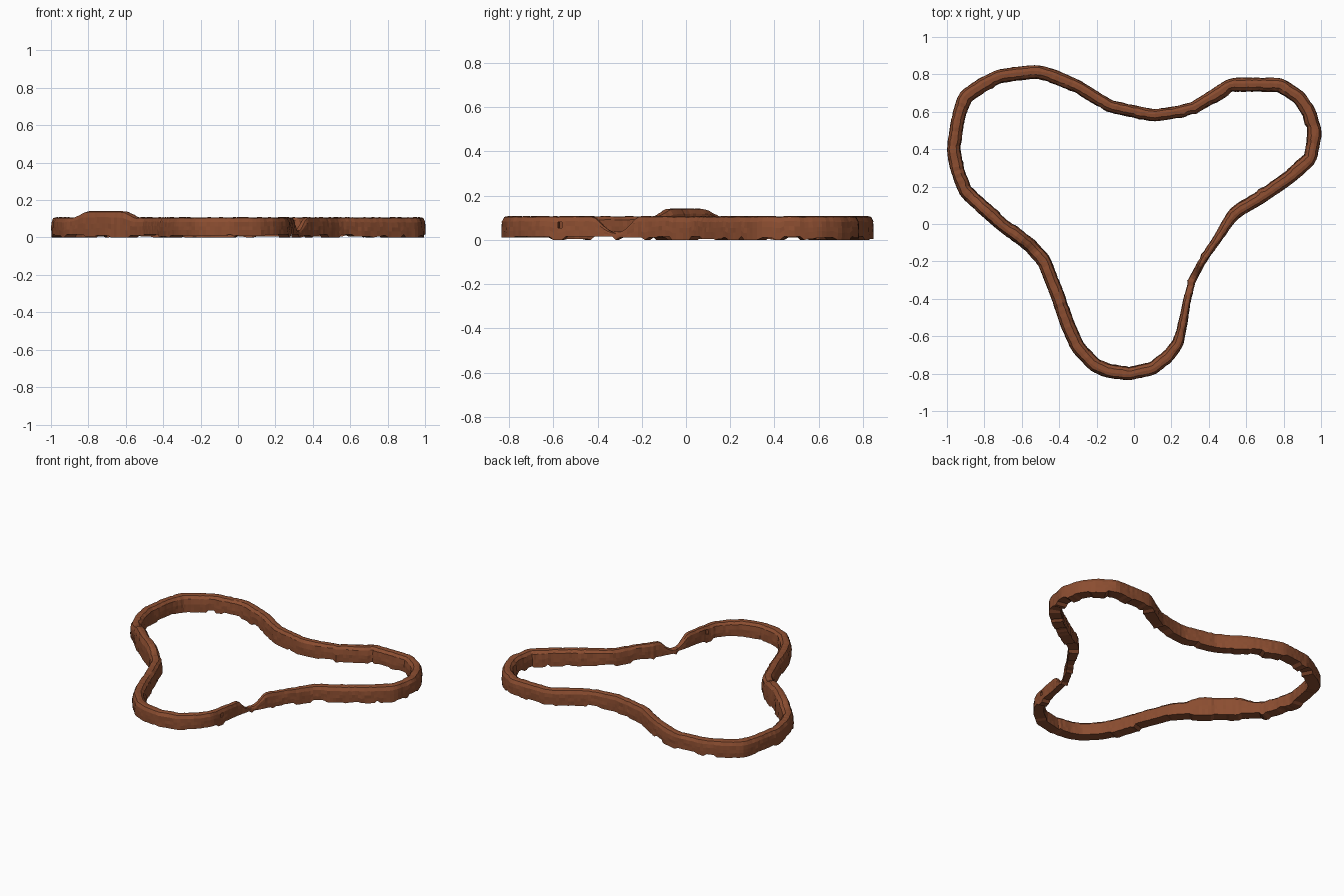
import bpy, bmesh, math, random
from mathutils import Vector

if "Cube" in bpy.data.objects:
    bpy.data.objects.remove(bpy.data.objects["Cube"])

random.seed(4)

# Centre line of the wall, clockwise from the left lobe
PATH = [(-.965, .40), (-.94, .56), (-.905, .68), (-.81, .745), (-.72, .79), (-.61, .805),
        (-.52, .815), (-.43, .79), (-.30, .735), (-.21, .68), (-.13, .63), (-.02, .605),
        (.10, .58), (.22, .595), (.32, .62), (.42, .68), (.52, .745), (.78, .745),
        (.885, .675), (.935, .60), (.968, .49), (.94, .345), (.83, .25), (.70, .16),
        (.56, .075), (.52, .04), (.45, -.07), (.37, -.19), (.31, -.30), (.285, -.40),
        (.265, -.51), (.235, -.64), (.18, -.71), (.10, -.77), (-.03, -.80), (-.14, -.785),
        (-.21, -.755), (-.30, -.66), (-.355, -.54), (-.41, -.375), (-.48, -.20),
        (-.56, -.11), (-.69, -.015), (-.80, .08), (-.90, .175), (-.945, .29)]

# Cross-section: (across, height) from outer foot over the rim to inner foot
PROFILE = [(1, 0), (1.02, .3), (1, .5), (.95, .75), (.65, .96), (.2, 1), (-.4, .98),
           (-.85, .82), (-.97, .5), (-1, .3), (-1, 0)]
STEPS = 300
HOLE_AT = Vector((.258, -.56))


def falloff(d, inner, outer):
    t = min(max((d - inner) / (outer - inner), 0), 1)
    return 1 - t * t * (3 - 2 * t)


def resample(points, count):
    pts = [Vector(p) for p in points]
    segs = list(zip(pts, pts[1:] + pts[:1]))
    total = sum((b - a).length for a, b in segs)
    out, k, start = [], 0, 0
    for i in range(count):
        s = total * i / count
        while s > start + (segs[k][1] - segs[k][0]).length:
            start += (segs[k][1] - segs[k][0]).length
            k += 1
        a, b = segs[k]
        out.append(a.lerp(b, (s - start) / (b - a).length))
    return out


def half_width(p):
    thin = falloff((p - Vector((.32, -.30))).length, .1, .55)
    return .036 - .016 * thin - .004 * falloff((p - Vector((0, .6))).length, .2, .6)


def wall_height(p):
    bump = falloff((p - Vector((-.70, 0))).length, .11, .23)
    dip = falloff((p - Vector((.31, -.31))).length, .02, .12)
    return .108 + .034 * bump - .07 * dip


line = resample(PATH, STEPS)
line = [(line[i - 1] + line[i] * 2 + line[(i + 1) % STEPS]) / 4 for i in range(STEPS)]
hole = min(range(STEPS), key=lambda i: (line[i] - HOLE_AT).length)

# Sweep the section round the loop, with a ragged foot and rough faces
bm = bmesh.new()
rings, foot, chip = [], 0, 0
for i, p in enumerate(line):
    d = (line[(i + 1) % STEPS] - line[i - 1]).normalized()
    out = Vector((-d.y, d.x))
    if random.random() < .3:
        foot = random.choice((0, 0, .004, .01, .016))
        chip = random.uniform(-.004, .003)
    w, h = half_width(p), wall_height(p) + random.uniform(-.002, .001)
    ring = []
    for across, up in PROFILE:
        side = across * w + random.uniform(-.002, .002)
        if across < 0:
            side += chip
        q = p + out * side
        ring.append(bm.verts.new((q.x, q.y, foot + up * (h - foot))))
    rings.append(ring)

n = len(PROFILE)
for i in range(STEPS):
    a, b = rings[i], rings[(i + 1) % STEPS]
    for j in range(n):
        k = (j + 1) % n
        if i == hole and j in (2, 7):
            continue
        bm.faces.new((a[j], b[j], b[k], a[k]))

# Small hole worn through the thin stretch
a, b = rings[hole], rings[(hole + 1) % STEPS]
outer = [a[2], b[2], b[3], a[3]]
inner = [a[8], b[8], b[7], a[7]]
for j in range(4):
    k = (j + 1) % 4
    bm.faces.new((outer[j], outer[k], inner[k], inner[j]))
bmesh.ops.recalc_face_normals(bm, faces=bm.faces)

mesh = bpy.data.meshes.new("rock_wall_ring")
bm.to_mesh(mesh)
bm.free()
ring_obj = bpy.data.objects.new("rock_wall_ring", mesh)
bpy.context.collection.objects.link(ring_obj)

# Red-brown rock
mat = bpy.data.materials.new("red_brown_rock")
mat.diffuse_color = (.26, .075, .03, 1)
mat.use_nodes = True
mat.node_tree.nodes["Principled BSDF"].inputs["Base Color"].default_value = mat.diffuse_color
mesh.materials.append(mat)
